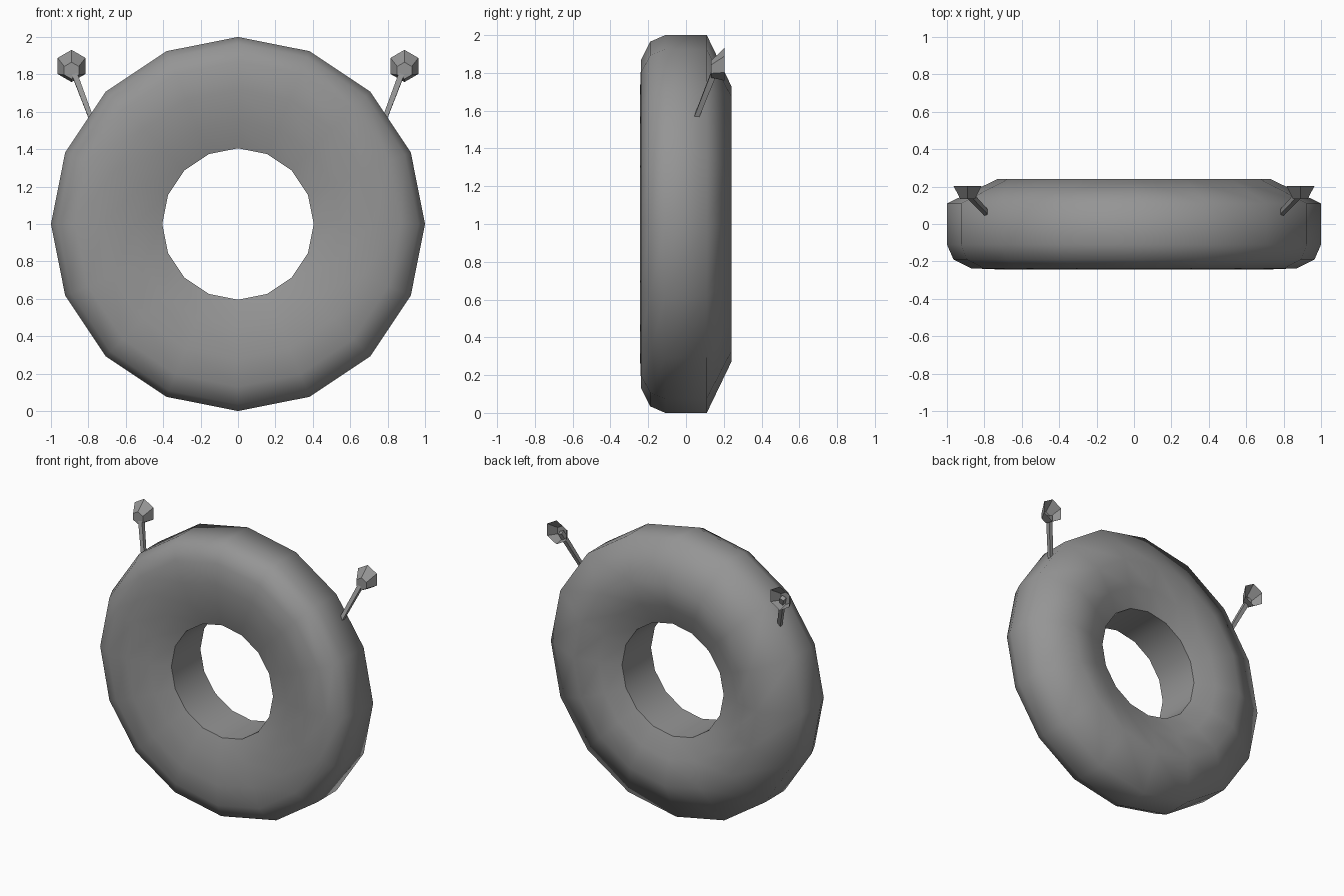
import bpy, bmesh, math
from mathutils import Vector

if "Cube" in bpy.data.objects:
    bpy.data.objects.remove(bpy.data.objects["Cube"])

# One plain grey colour for everything
grey = bpy.data.materials.new("mid grey")
grey.diffuse_color = (0.3, 0.3, 0.3, 1)
grey.use_nodes = True
grey.node_tree.nodes["Principled BSDF"].inputs["Base Color"].default_value = grey.diffuse_color


def make_object(name, bm, smooth_angle=None):
    bmesh.ops.recalc_face_normals(bm, faces=bm.faces[:])
    mesh = bpy.data.meshes.new(name)
    bm.to_mesh(mesh)
    bm.free()
    mesh.materials.append(grey)
    ob = bpy.data.objects.new(name, mesh)
    bpy.context.collection.objects.link(ob)
    if smooth_angle:
        bpy.ops.object.select_all(action='DESELECT')
        ob.select_set(True)
        bpy.context.view_layer.objects.active = ob
        bpy.ops.object.shade_smooth_by_angle(angle=math.radians(smooth_angle))
    return ob


def bridge(bm, a, b):
    n = len(a)
    for i in range(n):
        bm.faces.new((a[i], a[(i + 1) % n], b[(i + 1) % n], b[i]))


# Ring: (radius, y) profile turned around the y axis in 16 steps
profile = [(0.405, -0.18), (0.55, -0.225), (0.72, -0.243), (0.87, -0.237),
           (0.965, -0.19), (1.0, -0.11), (1.0, 0.11), (0.73, 0.24),
           (0.55, 0.205), (0.405, 0.15)]
bm = bmesh.new()
loops = []
for i in range(16):
    a = math.tau * i / 16
    loops.append([bm.verts.new((r * math.cos(a), y, 1 + r * math.sin(a)))
                  for r, y in profile])
for i in range(16):
    bridge(bm, loops[i], loops[(i + 1) % 16])
make_object("ring", bm, 66)

for side, s in (("right", 1), ("left", -1)):
    # Stalk: thin four-sided rod leaning out and back
    start, end = Vector((s * 0.785, 0.055, 1.565)), Vector((s * 0.885, 0.16, 1.83))
    q = (end - start).to_track_quat('Z', 'Y')
    bm = bmesh.new()
    rod = []
    for p, r in ((start, 0.018), (end, 0.022)):
        rod.append([bm.verts.new(p + q @ Vector((r * math.cos(k * math.pi / 2),
                                                 r * math.sin(k * math.pi / 2), 0)))
                    for k in range(4)])
    bridge(bm, *rod)
    bm.faces.new(rod[0])
    bm.faces.new(rod[1])
    make_object(side + "_stalk", bm)

    # Cup: six-sided, closed at the front, open at the back
    bm = bmesh.new()
    hexes = []
    for y, z, r in ((0.133, 1.82, 0.045), (0.203, 1.845, 0.086)):
        hexes.append([bm.verts.new((s * 0.89 + r * math.sin(k * math.pi / 3), y,
                                    z + r * math.cos(k * math.pi / 3)))
                      for k in range(6)])
    bridge(bm, *hexes)
    bm.faces.new(hexes[0])
    make_object(side + "_cup", bm)
